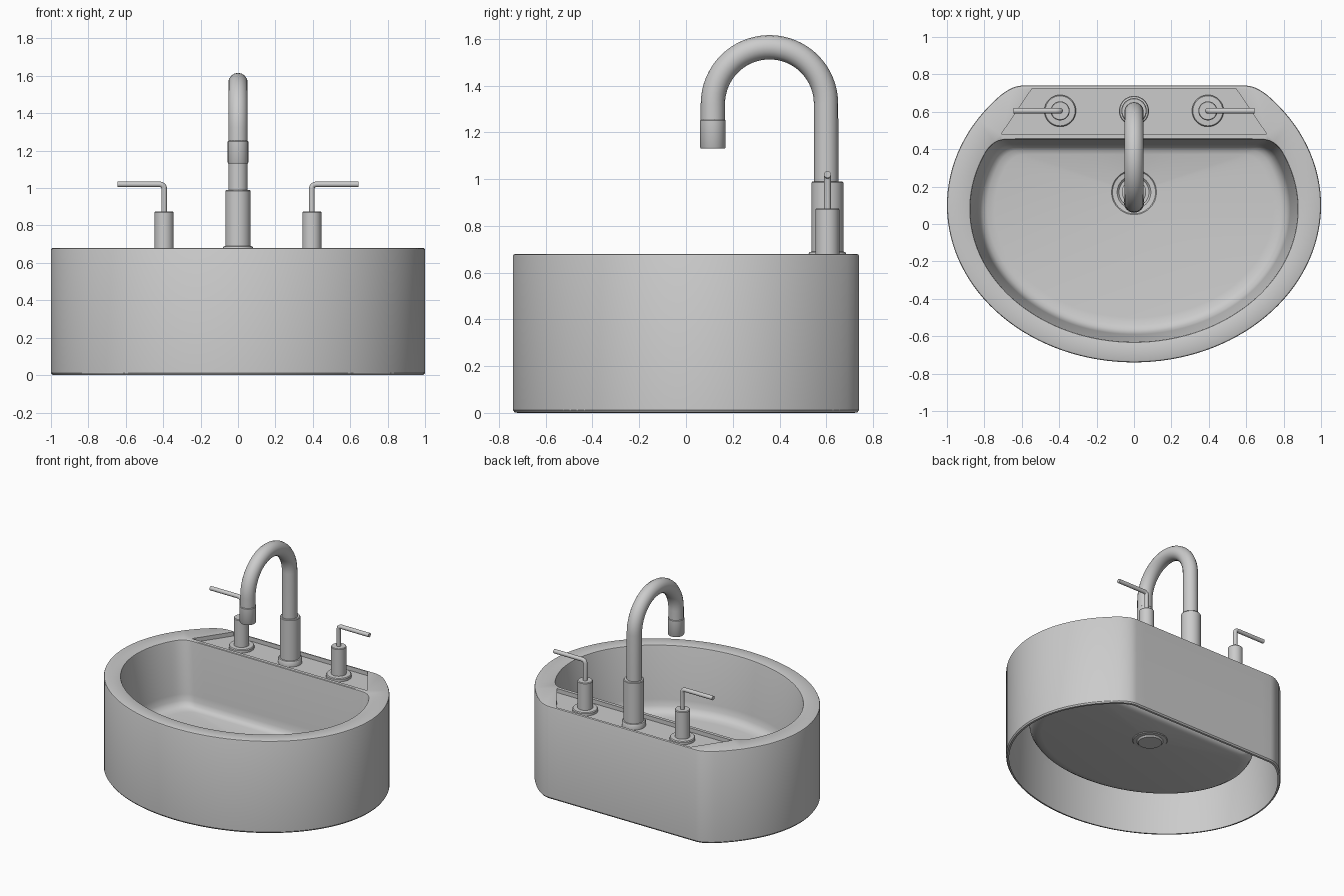
import bpy, bmesh, math
from mathutils import Vector

if "Cube" in bpy.data.objects:
    bpy.data.objects.remove(bpy.data.objects["Cube"])


def finish(bm, name, angle=35):
    me = bpy.data.meshes.new(name)
    bm.to_mesh(me)
    bm.free()
    ob = bpy.data.objects.new(name, me)
    bpy.context.collection.objects.link(ob)
    smooth(ob, angle)
    return ob


def smooth(ob, angle=35):
    bpy.ops.object.select_all(action='DESELECT')
    ob.select_set(True)
    bpy.context.view_layer.objects.active = ob
    bpy.ops.object.shade_smooth_by_angle(angle=math.radians(angle))


def d_outline(a, b, cy, top, r, n=96, m=6, k=16):
    """Ellipse cut by a straight back edge, with rounded back corners."""
    s = math.asin((top - r - cy) / b)
    xc = a * math.sqrt(1 - ((top - cy) / b) ** 2)
    arc = []
    for i in range(n + 1):
        t = math.pi - s + (math.pi + 2 * s) * i / n
        arc.append((a * math.cos(t), cy + b * math.sin(t)))
    p0, p1, p2 = Vector(arc[-1]), Vector((xc, top)), Vector((xc - r, top))
    corner = []
    for i in range(1, m + 1):
        t = i / m
        corner.append(tuple(p0 * (1 - t) ** 2 + p1 * 2 * t * (1 - t) + p2 * t * t))
    back = [(p2.x * (1 - 2 * i / k), top) for i in range(1, k)]
    return arc + corner + back + [(-x, y) for x, y in reversed(corner)]


def ring(bm, pts, z):
    return [bm.verts.new((x, y, z)) for x, y in pts]


def skin(bm, loops):
    for A, B in zip(loops, loops[1:]):
        for i in range(len(A)):
            j = (i + 1) % len(A)
            bm.faces.new((A[i], A[j], B[j], B[i]))


def lathe(name, x, y, profile, n=40):
    """Closed turned part from (radius, z) pairs, bottom to top."""
    bm = bmesh.new()
    ang = [2 * math.pi * i / n for i in range(n)]
    loops = [ring(bm, [(x + r * math.cos(t), y + r * math.sin(t)) for t in ang], z)
             for r, z in profile]
    skin(bm, loops)
    bm.faces.new(loops[0][::-1])
    bm.faces.new(loops[-1])
    bmesh.ops.recalc_face_normals(bm, faces=bm.faces)
    return finish(bm, name)


def tube(name, pts, radius):
    cu = bpy.data.curves.new(name, 'CURVE')
    cu.dimensions = '3D'
    cu.bevel_depth = radius
    cu.bevel_resolution = 6
    cu.use_fill_caps = True
    sp = cu.splines.new('POLY')
    sp.points.add(len(pts) - 1)
    for p, co in zip(sp.points, pts):
        p.co = (*co, 1)
    ob = bpy.data.objects.new(name, cu)
    bpy.context.collection.objects.link(ob)
    bpy.ops.object.select_all(action='DESELECT')
    ob.select_set(True)
    bpy.context.view_layer.objects.active = ob
    bpy.ops.object.convert(target='MESH')
    smooth(bpy.context.view_layer.objects.active)


# Basin: outer shell open underneath, rim, recessed tap deck and bowl
H, DRAIN_Y, TAP_Y, DECK = 0.68, 0.17, 0.605, 0.65
bm = bmesh.new()
outer = [ring(bm, d_outline(1 - d, 0.84 - d, 0.1, 0.74 - d, 0.05), z)
         for d, z in [(0.02, 0.0), (0.007, 0.002), (0.0, 0.012), (0.0, H - 0.01),
                      (0.003, H - 0.003), (0.01, H)]]
skin(bm, outer)
bowl = []
for d, z in [(-0.01, H), (-0.003, H - 0.003), (0, H - 0.012), (0.04, 0.30),
             (0.048, 0.255), (0.065, 0.228), (0.09, 0.214), (0.13, 0.208)]:
    bowl.append(ring(bm, d_outline(0.875 - d, 0.71 - d, 0.08, 0.45 - d * 0.6, 0.06), z))
edge = [v.co.copy() for v in bowl[-1]]
for r, z in [(0.12, 0.194), (0.115, 0.189), (0.09, 0.186), (0.08, 0.175)]:
    pts = []
    for c in edge:
        v = Vector((c.x, c.y - DRAIN_Y)).normalized() * r
        pts.append((v.x, v.y + DRAIN_Y))
    bowl.append(ring(bm, pts, z))
skin(bm, bowl)
bm.faces.new(bowl[-1])

deck_pts = [(-0.71, 0.48), (0.71, 0.48), (0.545, 0.724), (-0.545, 0.724)]
deck = [ring(bm, deck_pts, H), ring(bm, deck_pts, DECK)]
skin(bm, deck)
bm.faces.new(deck[1])
rim_edges = []
for loop in (outer[-1], bowl[0], deck[0]):
    for i, v in enumerate(loop):
        rim_edges.append(bm.edges.get((v, loop[(i + 1) % len(loop)])))
res = bmesh.ops.triangle_fill(bm, use_beauty=True, edges=rim_edges, normal=(0, 0, 1))
bmesh.ops.recalc_face_normals(bm, faces=bm.faces)
rim = [g for g in res['geom'] if isinstance(g, bmesh.types.BMFace)]
if rim and rim[0].normal.z < 0:
    bmesh.ops.reverse_faces(bm, faces=bm.faces)
finish(bm, "basin", 30)

# Drain stopper
lathe("drain_stopper", 0, DRAIN_Y, [(0.065, 0.176), (0.065, 0.186), (0.055, 0.192), (0.02, 0.195)])

# Spout: base, swan-neck tube and nozzle collar
lathe("spout_base", 0, TAP_Y, [(0.08, DECK), (0.08, 0.682), (0.076, 0.688), (0.068, 0.69),
                               (0.068, 0.985), (0.064, 0.99), (0.05, 0.99)])
R, cy, cz = 0.242, 0.357, 1.322
path = [(0, 0.6, 0.95), (0, 0.6, 1.1)]
for i in range(33):
    t = math.pi * i / 32
    path.append((0, cy + R * math.cos(t), cz + R * math.sin(t)))
path.append((0, cy - R, 1.23))
tube("spout_neck", path, 0.052)
lathe("spout_nozzle", 0, cy - R, [(0.042, 1.15), (0.046, 1.132), (0.052, 1.132),
                                  (0.055, 1.137), (0.055, 1.25), (0.05, 1.255)])

# Handles on both sides
for side, s in (("left", -1), ("right", 1)):
    x = 0.395 * s
    lathe(side + "_handle_base", x, TAP_Y, [(0.085, DECK), (0.085, 0.667), (0.08, 0.673),
                                            (0.051, 0.675), (0.051, 0.87), (0.047, 0.875)])
    tube(side + "_handle_lever", [(x, TAP_Y, 0.86), (x, TAP_Y, 1.0),
                                  (x + 0.003 * s, TAP_Y, 1.011), (x + 0.012 * s, TAP_Y, 1.018),
                                  (x + 0.025 * s, TAP_Y, 1.02), (0.645 * s, TAP_Y, 1.02)], 0.015)
